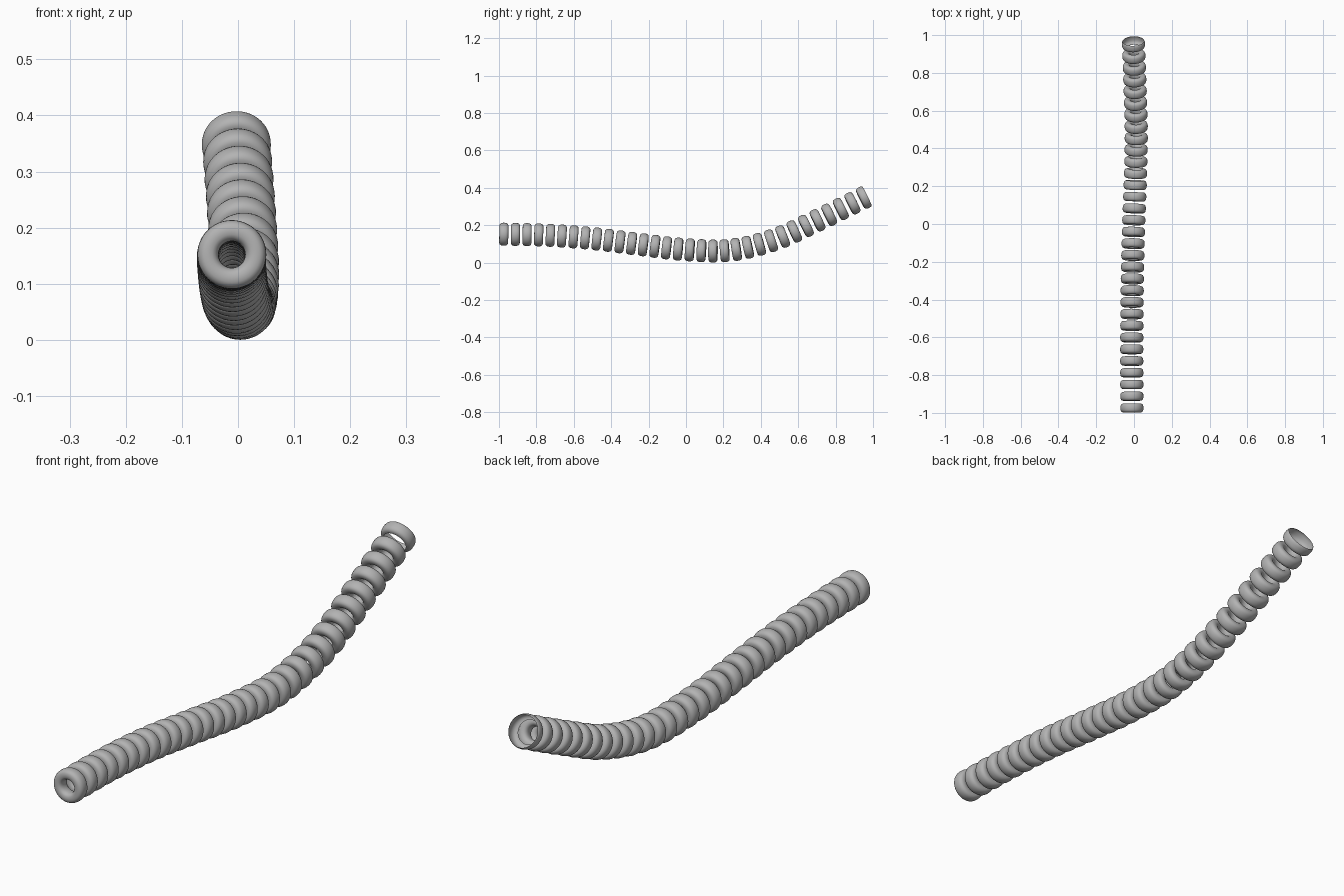
import bpy
import bmesh
from math import sin, cos, pi, copysign
from mathutils import Vector

cube = bpy.data.objects.get("Cube")
if cube:
    bpy.data.objects.remove(cube, do_unlink=True)

COUNT = 32                 # rings in the chain
Y_START, Y_END = -0.974, 0.952
MID_R, HALF_R, HALF_W = 0.0425, 0.019, 0.024
SEGMENTS, STEPS = 48, 20

# Evenly spaced (x, z) guide points along the length
GUIDE = [Vector(p) for p in (
    (-.011, .152), (-.012, .146), (-.011, .128), (-.008, .098), (-.002, .070),
    (.007, .0655), (.012, .122), (.006, .230), (-.003, .348))]

grey = bpy.data.materials.new("grey")
grey.use_nodes = True
color = (0.45, 0.45, 0.45, 1)
grey.diffuse_color = color
grey.node_tree.nodes["Principled BSDF"].inputs["Base Color"].default_value = color


def path(t):
    """Smooth point on the centre line for t from 0 to 1."""
    s = t * (len(GUIDE) - 1)
    i = max(0, min(int(s), len(GUIDE) - 2))
    u = s - i
    b, c = GUIDE[i], GUIDE[i + 1]
    a = GUIDE[i - 1] if i > 0 else 2 * b - c
    d = GUIDE[i + 2] if i + 2 < len(GUIDE) else 2 * c - b
    p = b + u / 2 * (c - a + u * (2 * a - 5 * b + 4 * c - d + u * (3 * b - a - 3 * c + d)))
    return Vector((p.x, Y_START + t * (Y_END - Y_START), p.y))


def section(angle):
    """Rounded-square cross-section: (radius, offset along the axis)."""
    def soft(v):
        return copysign(abs(v) ** 0.8, v)
    return MID_R + HALF_R * soft(cos(angle)), HALF_W * soft(sin(angle))


def ring_mesh(name, angles, closed):
    """Sweep the cross-section around the y axis."""
    bm = bmesh.new()
    loops = []
    for angle in angles:
        r, y = section(angle)
        loops.append([bm.verts.new((r * cos(2 * pi * k / SEGMENTS), y,
                                    r * sin(2 * pi * k / SEGMENTS)))
                      for k in range(SEGMENTS)])
    pairs = list(zip(loops, loops[1:]))
    if closed:
        pairs.append((loops[-1], loops[0]))
    for a, b in pairs:
        for k in range(SEGMENTS):
            n = (k + 1) % SEGMENTS
            bm.faces.new((a[k], b[k], b[n], a[n])).smooth = True
    mesh = bpy.data.meshes.new(name)
    bm.to_mesh(mesh)
    bm.free()
    mesh.materials.append(grey)
    return mesh


# Full rings, and an open sleeve for the back end
ring = ring_mesh("ring", [2 * pi * k / STEPS for k in range(STEPS)], True)
sleeve = ring_mesh("end_sleeve", [-pi / 2 + 0.75 * pi * k / STEPS for k in range(STEPS + 1)], False)

# Place the rings along the centre line
for i in range(COUNT):
    t = i / (COUNT - 1)
    last = i == COUNT - 1
    obj = bpy.data.objects.new("end_sleeve" if last else f"ring_{i + 1}", sleeve if last else ring)
    bpy.context.collection.objects.link(obj)
    obj.location = path(t)
    direction = path(min(t + 0.01, 1)) - path(max(t - 0.01, 0))
    obj.rotation_euler = direction.to_track_quat('Y', 'Z').to_euler()
